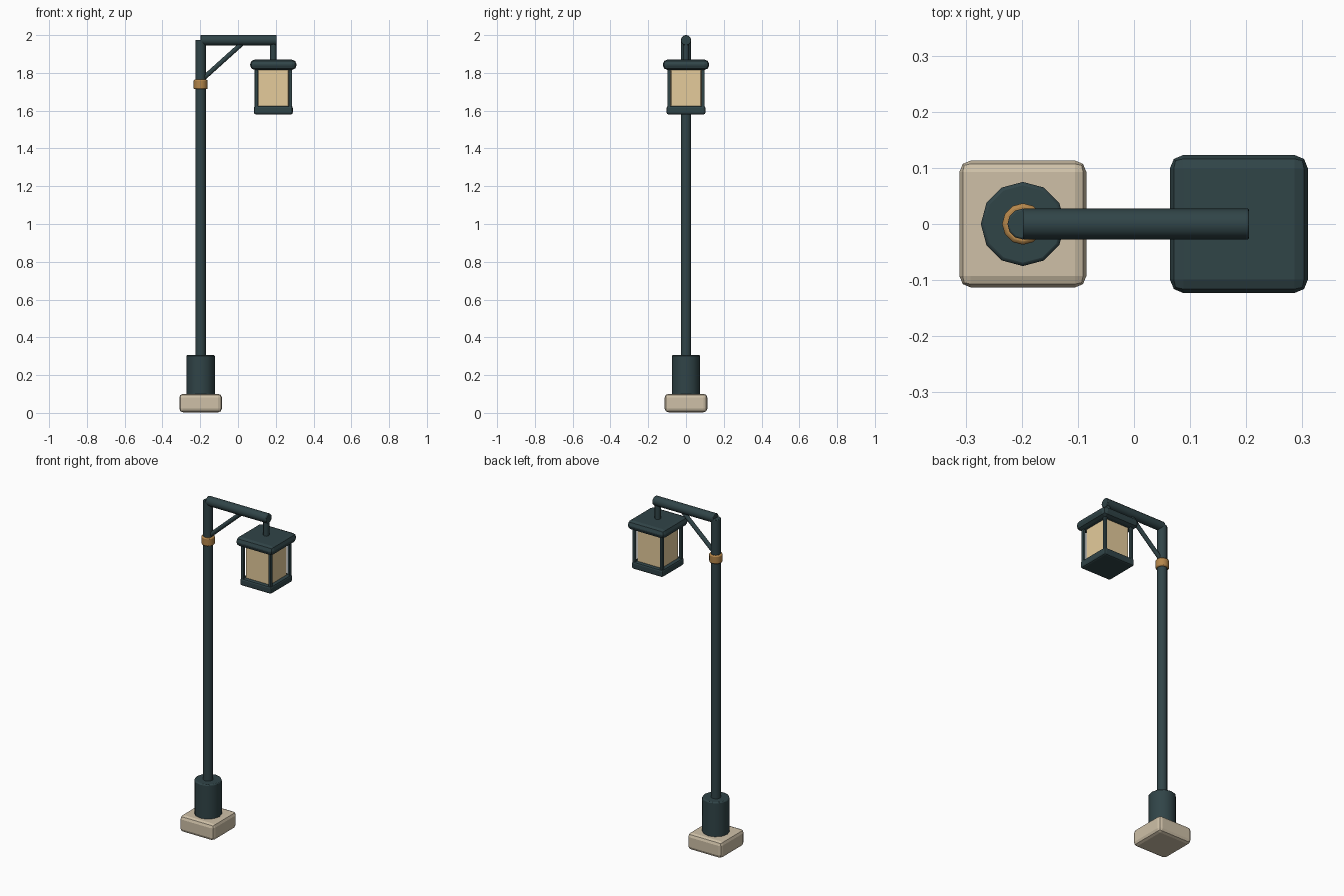
import bpy
from math import radians
from mathutils import Vector

if "Cube" in bpy.data.objects:
    bpy.data.objects.remove(bpy.data.objects["Cube"])


def material(name, rgb):
    m = bpy.data.materials.new(name)
    m.diffuse_color = (*rgb, 1)
    m.use_nodes = True
    m.node_tree.nodes["Principled BSDF"].inputs["Base Color"].default_value = m.diffuse_color
    return m


IRON = material("dark_iron", (0.03, 0.058, 0.064))
STONE = material("stone", (0.62, 0.53, 0.39))
BRASS = material("brass", (0.46, 0.24, 0.07))
GLASS = material("warm_glass", (0.78, 0.60, 0.33))


def finish(obj, name, mat, bevel, segments):
    obj.name = name
    obj.data.materials.append(mat)
    if bevel:
        b = obj.modifiers.new("bevel", 'BEVEL')
        b.width = bevel
        b.segments = segments
        b.limit_method = 'ANGLE'
        b.angle_limit = radians(40)
    return obj


def box(name, mat, center, size, bevel=0.0, segments=2):
    bpy.ops.mesh.primitive_cube_add(size=1, location=center)
    obj = bpy.context.object
    obj.scale = size
    bpy.ops.object.transform_apply(location=False, rotation=False, scale=True)
    return finish(obj, name, mat, bevel, segments)


def rod(name, mat, start, end, radius, bevel=0.0, sides=12):
    a, b = Vector(start), Vector(end)
    bpy.ops.mesh.primitive_cylinder_add(vertices=sides, radius=radius,
                                        depth=(b - a).length, location=(a + b) / 2)
    obj = bpy.context.object
    obj.rotation_euler = (b - a).to_track_quat('Z', 'Y').to_euler()
    bpy.ops.object.shade_smooth_by_angle(angle=radians(35))
    return finish(obj, name, mat, bevel, 2)


PX, LX = -0.198, 0.187  # post and lantern axes

# Foot and post
box("stone_base", STONE, (PX, 0, 0.052), (0.226, 0.226, 0.098), 0.02)
rod("post_sleeve", IRON, (PX, 0, 0.095), (PX, 0, 0.306), 0.075, 0.006)
rod("post", IRON, (PX, 0, 0.29), (PX, 0, 1.975), 0.0275, 0.003)
rod("brass_ring", BRASS, (PX, 0, 1.714), (PX, 0, 1.764), 0.037, 0.006)

# Arm, brace and hanger
rod("arm", IRON, (PX, 0, 1.973), (0.205, 0, 1.973), 0.0275, 0.003)
rod("arm_brace", IRON, (PX, 0, 1.758), (0.035, 0, 1.968), 0.0125, 0.002)
rod("hanger", IRON, (LX, 0, 1.86), (LX, 0, 1.965), 0.0165)

# Lantern
box("lantern_roof", IRON, (LX, 0, 1.843), (0.246, 0.246, 0.054), 0.024)
box("lantern_floor", IRON, (LX, 0, 1.602), (0.206, 0.206, 0.044), 0.01)
box("lantern_glass", GLASS, (LX, 0, 1.72), (0.162, 0.162, 0.21), 0.003, 1)
for i, (sx, sy) in enumerate(((-1, -1), (1, -1), (1, 1), (-1, 1))):
    box(f"lantern_corner_bar_{i + 1}", IRON,
        (LX + sx * 0.09, sy * 0.09, 1.72), (0.017, 0.017, 0.21), 0.003)
